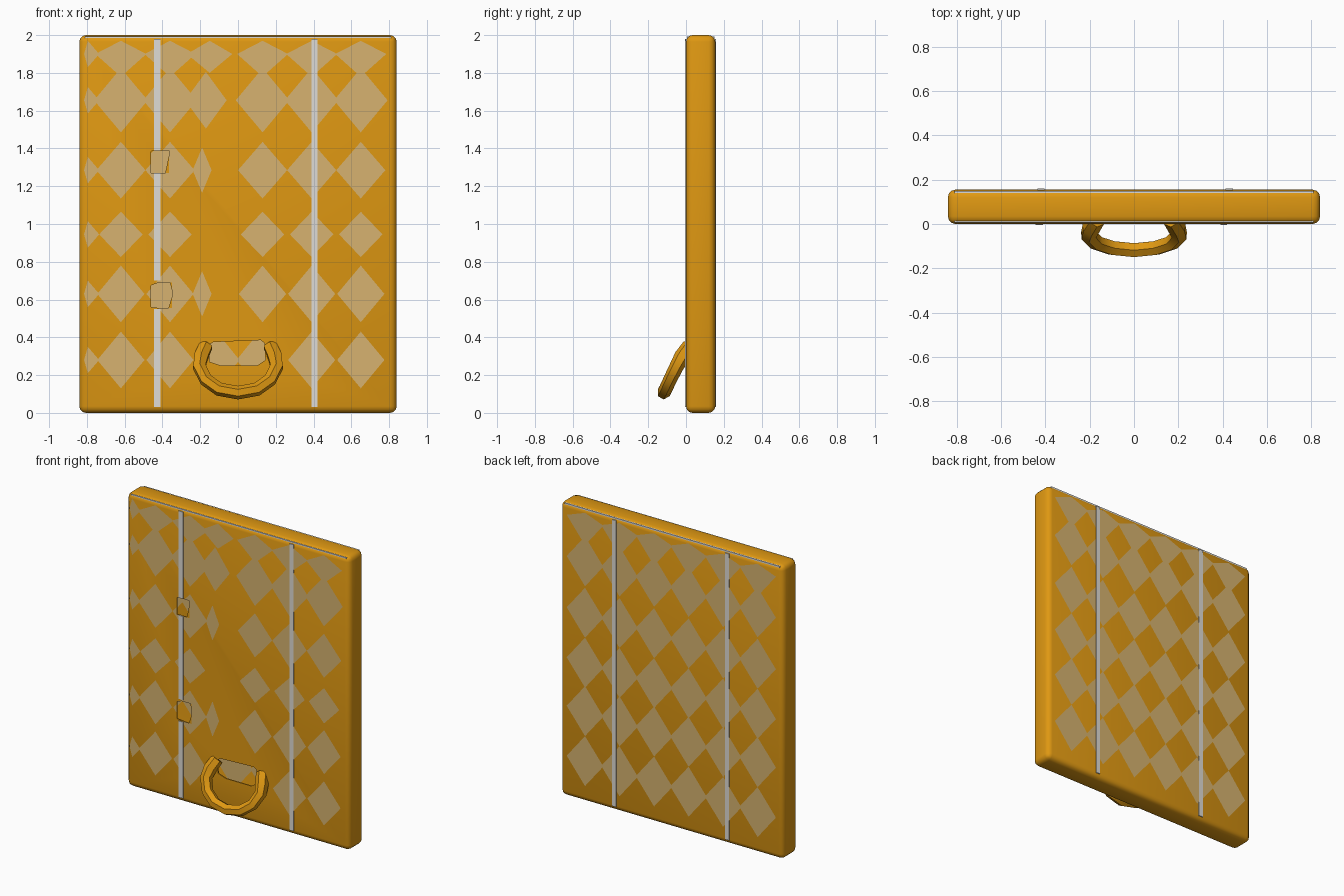
import bpy, bmesh, math

if "Cube" in bpy.data.objects:
    bpy.data.objects.remove(bpy.data.objects["Cube"])

def mat(name, c):
    m = bpy.data.materials.new(name)
    m.diffuse_color = (*c, 1)
    m.use_nodes = True
    m.node_tree.nodes["Principled BSDF"].inputs["Base Color"].default_value = m.diffuse_color
    return m

ORANGE = mat("orange", (0.74, 0.315, 0.006))
TAN = mat("tan", (0.68, 0.45, 0.16))
WHITE = mat("off_white", (0.74, 0.72, 0.68))

def obj_from_bm(name, bm, m):
    me = bpy.data.meshes.new(name)
    bm.to_mesh(me)
    bm.free()
    o = bpy.data.objects.new(name, me)
    bpy.context.collection.objects.link(o)
    me.materials.append(m)
    return o

def box(name, lo, hi, m, bevel=0.0):
    bm = bmesh.new()
    bmesh.ops.create_cube(bm, size=1)
    for v in bm.verts:
        v.co = [(lo[i] + hi[i]) / 2 + v.co[i] * (hi[i] - lo[i]) for i in range(3)]
    if bevel:
        bmesh.ops.bevel(bm, geom=bm.edges[:], offset=bevel, segments=3,
                        profile=0.5, affect='EDGES')
    return obj_from_bm(name, bm, m)

def prism(name, pts, y0, y1, m):
    """Outline in x/z pushed through from y0 to y1."""
    bm = bmesh.new()
    f = bm.faces.new([bm.verts.new((x, y0, z)) for x, z in pts])
    r = bmesh.ops.extrude_face_region(bm, geom=[f])
    for v in r["geom"]:
        if isinstance(v, bmesh.types.BMVert):
            v.co.y = y1
    bmesh.ops.recalc_face_normals(bm, faces=bm.faces[:])
    return obj_from_bm(name, bm, m)

def smooth(o, ang=35):
    bpy.ops.object.select_all(action='DESELECT')
    o.select_set(True)
    bpy.context.view_layer.objects.active = o
    bpy.ops.object.shade_smooth_by_angle(angle=math.radians(ang))

# Hollow rounded panel with openings in the front wall
T, W = 0.155, 0.84
panel = box("panel", (-W, 0, 0), (W, T, 2), ORANGE, 0.035)
t = 0.008
cutters = [
    box("cavity_cutter", (-W + t, t, t), (W - t, T - t, 2 - t), ORANGE, 0.027),
    prism("slot_cutter", [(-0.15, 0.27), (-0.09, 0.25), (0.1, 0.25), (0.145, 0.28),
                          (0.14, 0.37), (0.12, 0.385), (-0.13, 0.375), (-0.155, 0.36)],
          -0.05, 0.05, ORANGE),
    prism("upper_hole_cutter", [(-0.46, 1.27), (-0.385, 1.27), (-0.36, 1.39), (-0.46, 1.385)],
          -0.05, 0.05, ORANGE),
    prism("lower_hole_cutter", [(-0.46, 0.56), (-0.37, 0.55), (-0.345, 0.63), (-0.365, 0.71),
                                (-0.46, 0.675)], -0.05, 0.05, ORANGE),
]
bpy.context.view_layer.objects.active = panel
for c in cutters:
    c.hide_render = True
    md = panel.modifiers.new(c.name, 'BOOLEAN')
    md.operation = 'DIFFERENCE'
    md.solver = 'EXACT'
    md.object = c
    bpy.ops.object.modifier_apply(modifier=md.name)
for c in cutters:
    bpy.data.objects.remove(c)
smooth(panel)

# Diamond pattern, flat plates
def diamonds(name, y, items, facing):
    bm = bmesh.new()
    for x, z, hw, hh in items:
        pts = [(max(x - hw, -0.815), z), (x, max(z - hh, 0.03)),
               (min(x + hw, 0.815), z), (x, min(z + hh, 1.97))]
        if facing > 0:
            pts.reverse()
        bm.faces.new([bm.verts.new((px, y, pz)) for px, pz in pts])
    return obj_from_bm(name, bm, TAN)

# each front row: height, half width, half height
rows = [(0.28, 0.125, 0.15), (0.63, 0.125, 0.15), (0.945, 0.115, 0.12),
        (1.285, 0.13, 0.15), (1.655, 0.142, 0.17), (1.90, 0.135, 0.12)]
front = []
for i, (z, hw, hh) in enumerate(rows):
    for x in (-0.62, -0.36, 0.13, 0.39, 0.65):
        if i == 0 and x == 0.13:
            continue            # plain area round the loop
        front.append((x, z, hw, hh))
    front.append((-0.795, z, 0.06, 0.07))
front += [(-0.19, 0.63, 0.05, 0.12), (-0.19, 1.285, 0.05, 0.12),
          (-0.17, 1.655, 0.11, 0.15), (-0.15, 1.90, 0.12, 0.10)]
# leave the two small holes open by punching them out of the plate
front_plate = diamonds("front_diamonds", -0.003, front, -1)
bm = bmesh.new()
bm.from_mesh(front_plate.data)
holes = [(-0.46, -0.365, 1.27, 1.388), (-0.46, -0.35, 0.555, 0.69)]
for x0, x1, z0, z1 in holes:
    for co, no in [((x0, 0, 0), (1, 0, 0)), ((x1, 0, 0), (1, 0, 0)),
                   ((0, 0, z0), (0, 0, 1)), ((0, 0, z1), (0, 0, 1))]:
        bmesh.ops.bisect_plane(bm, geom=bm.verts[:] + bm.edges[:] + bm.faces[:],
                               plane_co=co, plane_no=no)
dead = []
for f in bm.faces:
    c = f.calc_center_median()
    if any(x0 < c.x < x1 and z0 < c.z < z1 for x0, x1, z0, z1 in holes):
        dead.append(f)
bmesh.ops.delete(bm, geom=dead, context='FACES')
bm.to_mesh(front_plate.data)
bm.free()

back = [(s * x, z, 0.138, 0.17) for z in (0.28, 0.62, 0.95, 1.29, 1.64, 1.92)
        for x in (0.13, 0.39, 0.65) for s in (-1, 1)]
diamonds("back_diamonds", T + 0.003, back, 1)
diamonds("inner_diamonds", T - t - 0.002, back, -1)

# Vertical stripes; the front left one breaks at the holes
for a, b in ((0.03, 0.55), (0.70, 1.27), (1.39, 1.98)):
    box("front_left_stripe", (-0.445, -0.005, a), (-0.41, 0.001, b), WHITE)
box("front_right_stripe", (0.39, -0.005, 0.03), (0.42, 0.001, 1.98), WHITE)
for x in (-0.42, 0.43):
    box("back_stripe", (x - 0.016, T - 0.001, 0.03), (x + 0.016, T + 0.005, 1.98), WHITE)

# Piping along the top edges
box("front_piping", (-0.81, 0.006, 1.979), (0.81, 0.015, 1.992), WHITE)
box("back_piping", (-0.81, T - 0.017, 1.979), (0.81, T - 0.005, 1.993), WHITE)

# Carrying loop low on the front
half = [(0.17, 0.02, 0.355, 1.0), (0.195, -0.02, 0.30, 1.05), (0.205, -0.05, 0.245, 0.95),
        (0.17, -0.085, 0.175, 0.9), (0.10, -0.108, 0.125, 0.9)]
path = [(-x, y, z, r) for x, y, z, r in half] + [(0, -0.118, 0.107, 0.9)] + half[::-1]
cu = bpy.data.curves.new("carry_loop", 'CURVE')
cu.dimensions = '3D'
cu.bevel_depth = 0.04
cu.bevel_resolution = 1
cu.use_fill_caps = True
sp = cu.splines.new('POLY')
sp.points.add(len(path) - 1)
for p, (x, y, z, r) in zip(sp.points, path):
    p.co = (x, y, z, 1)
    p.radius = r
cu.materials.append(ORANGE)
loop = bpy.data.objects.new("carry_loop", cu)
bpy.context.collection.objects.link(loop)
bpy.ops.object.select_all(action='DESELECT')
loop.select_set(True)
bpy.context.view_layer.objects.active = loop
bpy.ops.object.convert(target='MESH')
smooth(bpy.context.view_layer.objects.active, 40)
